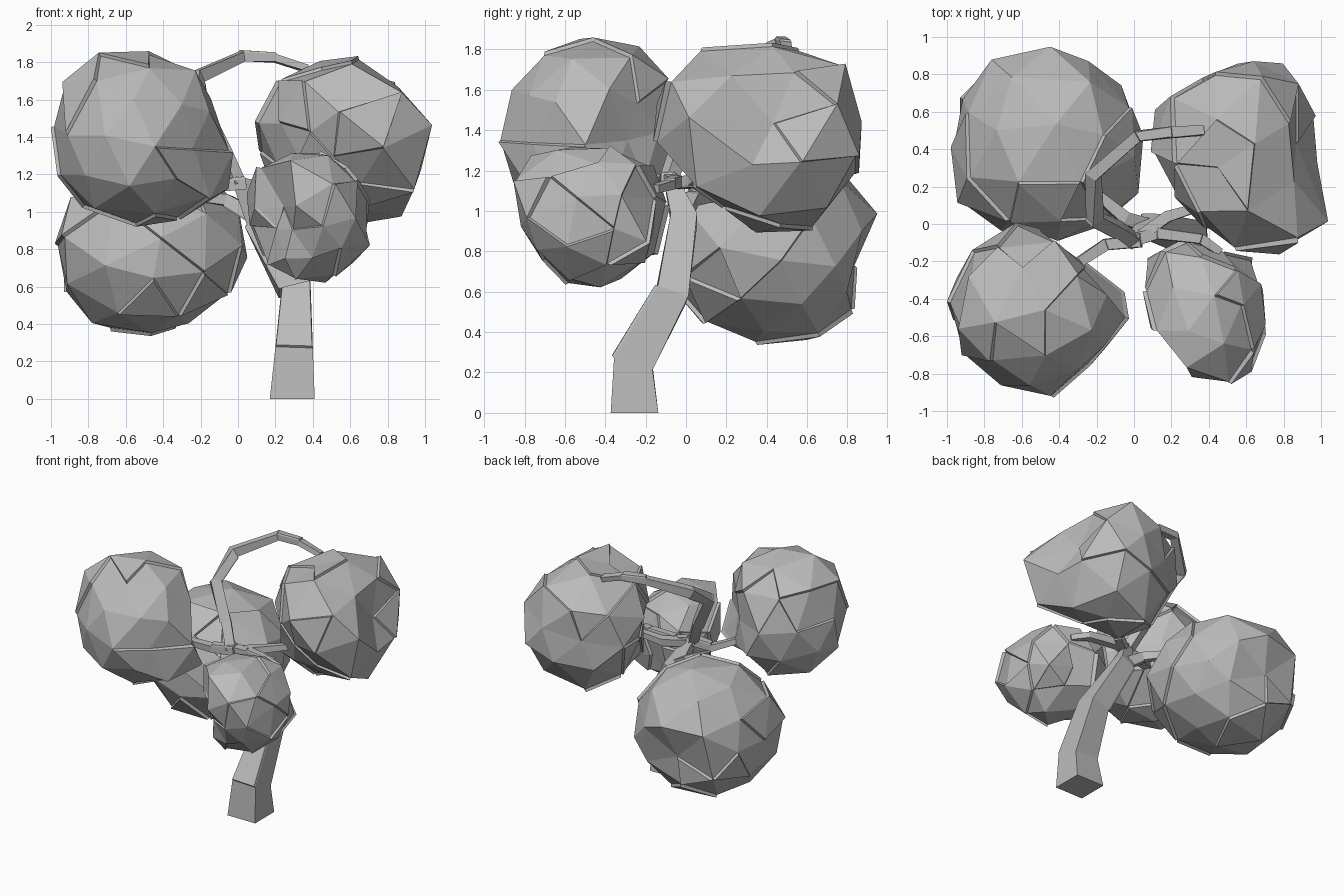
import bpy, bmesh, random
from mathutils import Vector, Matrix

if "Cube" in bpy.data.objects:
    bpy.data.objects.remove(bpy.data.objects["Cube"])

grey = bpy.data.materials.new("plain grey")
grey.diffuse_color = (0.5, 0.5, 0.5, 1)
grey.use_nodes = True
grey.node_tree.nodes["Principled BSDF"].inputs["Base Color"].default_value = grey.diffuse_color


def finish(bm, name):
    bmesh.ops.recalc_face_normals(bm, faces=bm.faces)
    me = bpy.data.meshes.new(name)
    bm.to_mesh(me)
    bm.free()
    me.materials.append(grey)
    ob = bpy.data.objects.new(name, me)
    bpy.context.collection.objects.link(ob)
    return ob


def raise_plates(bm, faces, depth):
    """Lift a patch of faces outward as a thin shell plate."""
    bm.normal_update()
    if faces:
        bmesh.ops.inset_region(bm, faces=faces, thickness=0.004, depth=depth,
                               use_even_offset=True, use_boundary=True)


def foliage(name, lo, hi, seed, reach):
    """Faceted leaf ball with raised patches, pushed and pulled until it fits its
    box and reaches out as far as each given offset from the centre."""
    rnd = random.Random(seed)
    half = [(b - a) / 2 for a, b in zip(lo, hi)]
    mid = Vector([(b + a) / 2 for a, b in zip(lo, hi)])
    bm = bmesh.new()
    bmesh.ops.create_icosphere(bm, subdivisions=2, radius=1)
    rot = Matrix.Rotation(rnd.uniform(0, 6), 3, 'Z') @ Matrix.Rotation(rnd.uniform(0, 6), 3, 'X')
    for v in bm.verts:
        n = (rot @ v.co + Vector([rnd.uniform(-0.07, 0.07) for _ in range(3)])).normalized()
        v.co = Vector([half[i] * n[i] for i in range(3)])
    # grow a few patches of neighbouring faces
    bm.faces.ensure_lookup_table()
    chosen = set()
    for f in rnd.sample(list(bm.faces), 14):
        chosen.add(f)
        for e in f.edges:
            for g in e.link_faces:
                if rnd.random() < 0.5:
                    chosen.add(g)
    raise_plates(bm, [f for f in bm.faces if f in chosen], 0.02)
    # relax towards the wanted reach in every direction
    goals = [Vector(p) for p in reach]
    for i in range(3):
        for s in (-half[i], half[i]):
            goals.append(Vector([s if j == i else 0 for j in range(3)]))
    for _ in range(14):
        for g in goals:
            d = g.normalized()
            k = g.length / max(v.co.dot(d) for v in bm.verts) - 1
            for v in bm.verts:
                v.co *= 1 + 0.5 * k * max(0, v.co.normalized().dot(d)) ** 7
    for v in bm.verts:
        v.co += mid
    finish(bm, name)


def limb(name, path, ref, plates, depth):
    """Square-section limb; path = (x, y, z, half_width, half_depth)."""
    bm = bmesh.new()
    pts = [Vector(p[:3]) for p in path]
    ref = Vector(ref)
    rings = []
    for i, p in enumerate(pts):
        t = (pts[min(i + 1, len(pts) - 1)] - pts[max(i - 1, 0)]).normalized()
        if p.z == 0:
            t = Vector((0, 0, 1))
        v = t.cross(ref).normalized()
        u = v.cross(t)
        w, d = path[i][3:]
        rings.append([bm.verts.new(p + u * w * a + v * d * b)
                      for a, b in ((-1, -1), (1, -1), (1, 1), (-1, 1))])
    sides = {}
    for i in range(len(rings) - 1):
        for k in range(4):
            m = (k + 1) % 4
            sides[i, k] = bm.faces.new((rings[i][k], rings[i][m], rings[i + 1][m], rings[i + 1][k]))
    bm.faces.new(rings[0][::-1])
    bm.faces.new(rings[-1])
    bmesh.ops.recalc_face_normals(bm, faces=bm.faces)
    raise_plates(bm, [sides[p] for p in plates], depth)
    finish(bm, name)


# four leaf balls
foliage("foliage_front_left", (-1.0, -0.93, 0.92), (-0.04, 0.01, 1.86), 3,
        [(-.35, 0, .37), (.18, 0, .41), (.35, 0, .30), (.51, 0, -.19), (.19, 0, -.44),
         (-.34, 0, -.34), (-.40, .23, 0), (-.17, .44, 0), (.27, .27, 0), (.49, -.14, 0),
         (.30, -.28, 0), (-.24, -.37, 0), (0, -.39, .23), (0, -.22, .41), (0, .39, .24)])
foliage("foliage_back_left", (-0.98, -0.09, 0.335), (0.05, 0.93, 1.28), 8,
        [(-.45, 0, .23), (-.41, 0, -.31), (-.17, 0, -.46), (.32, 0, -.34), (.49, 0, .13),
         (-.49, .19, 0), (-.31, .45, 0), (.36, .36, 0), (.51, -.20, 0), (-.47, -.32, 0),
         (0, .49, .30), (0, .32, .39), (0, .36, -.37), (0, -.42, -.29)])
foliage("foliage_back_right", (0.10, -0.15, 0.89), (1.0, 0.87, 1.835), 14,
        [(-.42, 0, .24), (-.21, 0, .40), (.29, 0, .33), (.43, 0, -.26), (.21, 0, -.43),
         (.44, -.42, .05), (.26, -.51, 0), (-.28, -.28, 0), (-.44, .26, 0), (-.17, .43, 0),
         (.33, .43, 0), (.44, .21, 0), (0, -.27, .45), (0, .37, .42), (0, .51, -.13),
         (0, .30, -.435), (0, -.30, -.27), (0, -.51, .19)])
foliage("foliage_front_right", (0.04, -0.86, 0.62), (0.70, -0.10, 1.325), 21,
        [(-.32, 0, .20), (-.17, 0, -.29), (.17, 0, -.31), (.27, 0, .20), (-.15, 0, .32),
         (-.33, .21, 0), (-.18, .40, 0), (.23, .33, 0), (.34, -.19, 0), (.11, -.37, 0),
         (-.18, -.20, 0), (0, -.38, .18), (0, -.19, .35), (0, .30, .28), (0, .20, -.29),
         (0, -.24, -.21)])

# bent trunk: the bends carry raised bark plates
limb("trunk", [(0.29, -0.255, 0, 0.12, 0.118),
               (0.30, -0.26, 0.245, 0.10, 0.10),
               (0.31, -0.07, 0.585, 0.08, 0.08),
               (0.10, -0.01, 0.96, 0.06, 0.065),
               (0.0, -0.08, 1.17, 0.03, 0.03)],
     (1, 0, 0), [(1, 0), (2, 3)], 0.014)

# long arching branch over to the back right ball
limb("arching_branch", [(0.0, -0.09, 1.14, 0.035, 0.035),
                        (-0.08, -0.03, 1.32, 0.035, 0.035),
                        (-0.21, 0.03, 1.58, 0.035, 0.035),
                        (-0.22, 0.26, 1.72, 0.035, 0.035),
                        (0.02, 0.47, 1.83, 0.03, 0.025),
                        (0.20, 0.49, 1.82, 0.03, 0.02),
                        (0.37, 0.50, 1.765, 0.025, 0.018)],
     (0.6, -0.8, 0), [(1, 0), (2, 2), (4, 0)], 0.01)

# short branches into the leaf balls
limb("left_branch", [(0.04, -0.09, 1.15, 0.035, 0.03),
                     (-0.15, -0.11, 1.13, 0.032, 0.025),
                     (-0.32, -0.22, 1.19, 0.025, 0.02)],
     (0, 1, 0), [(0, 0)], 0.01)
limb("right_branch", [(-0.02, -0.09, 1.16, 0.035, 0.03),
                      (0.12, -0.05, 1.14, 0.032, 0.025),
                      (0.36, -0.08, 1.13, 0.028, 0.022),
                      (0.46, -0.15, 1.11, 0.02, 0.02)],
     (0, 1, 0), [(1, 2)], 0.01)
limb("back_right_branch", [(0.04, -0.06, 1.14, 0.03, 0.025),
                           (0.18, 0.04, 1.15, 0.03, 0.025),
                           (0.38, 0.10, 1.20, 0.02, 0.02)],
     (0, 1, 0), [(0, 0)], 0.01)
limb("back_left_branch", [(0.10, -0.02, 0.97, 0.04, 0.035),
                          (-0.05, 0.03, 1.06, 0.035, 0.03),
                          (-0.20, 0.16, 1.08, 0.025, 0.025)],
     (0, 1, 0), [(0, 2)], 0.01)
